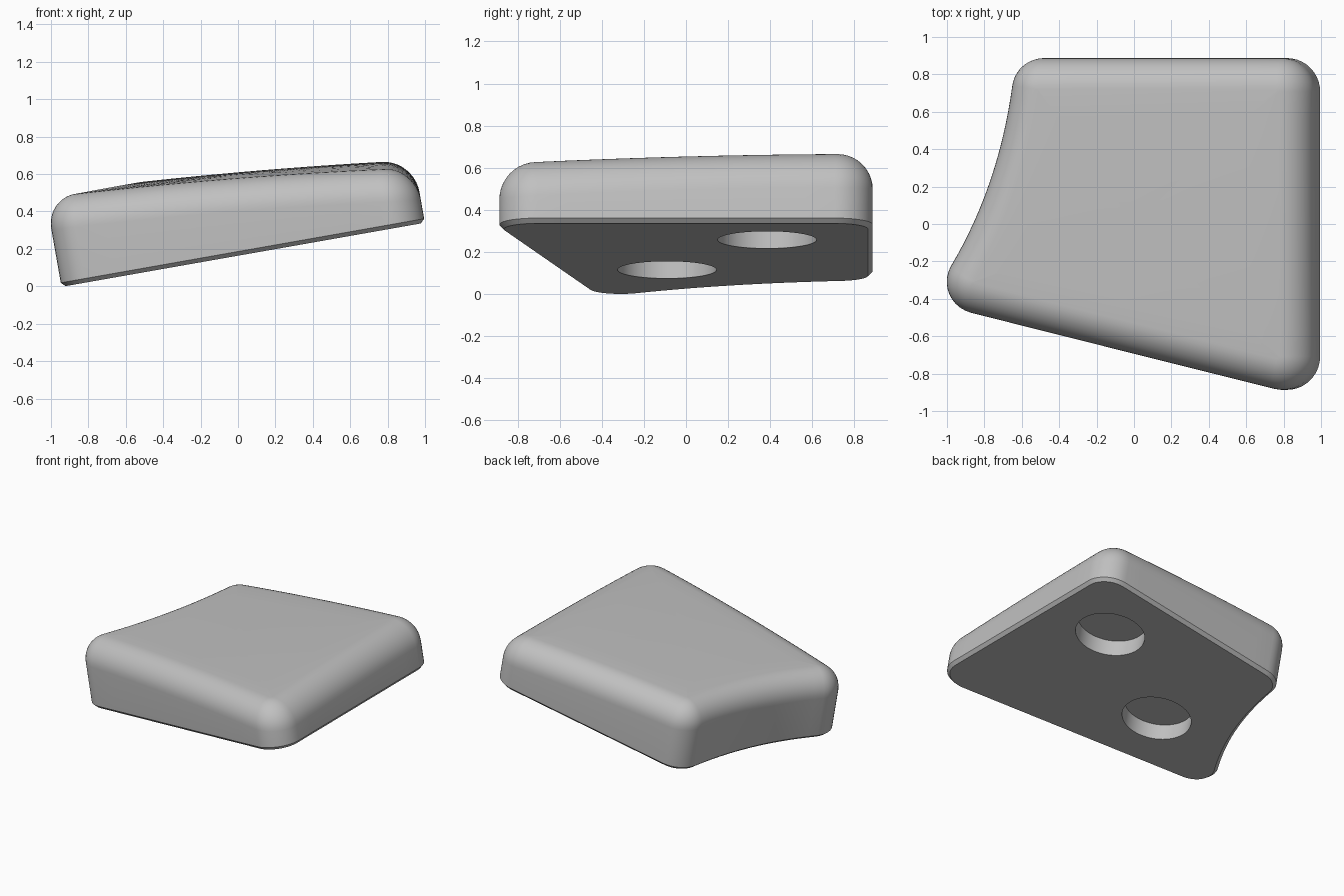
import bpy, bmesh
from math import radians, sin, cos, pi
from mathutils import Vector

if "Cube" in bpy.data.objects:
    bpy.data.objects.remove(bpy.data.objects["Cube"])

TILT = radians(10)
BASE = 0.161        # height of the underside before tilting
FILLET = 0.17       # rounding of the upper edge
CHAMFER = 0.022     # small bevel around the underside

grey = bpy.data.materials.new("plain_grey")
grey.use_nodes = True
colour = (0.53, 0.53, 0.53, 1)
grey.diffuse_color = colour
grey.node_tree.nodes["Principled BSDF"].inputs["Base Color"].default_value = colour


def top_height(p):
    """Gently domed, wedge-shaped upper surface."""
    return 0.597 - 0.082 * p.x - 0.021 * p.x ** 2 + 0.027 * p.y - 0.0145 * p.y ** 2


def arc(cx, cy, r, start, end, steps=10):
    """Corner arc as pairs of point and outward normal."""
    pairs = []
    for i in range(steps + 1):
        a = radians(start + (end - start) * i / steps)
        n = Vector((cos(a), sin(a)))
        pairs.append((Vector((cx, cy)) + n * r, n))
    return pairs


def straight(a, b, steps=10):
    """Points between two arcs, sharing their normal."""
    return [(a[0].lerp(b[0], i / steps), a[1]) for i in range(1, steps)]


def hollow(a, b, handle=0.35, steps=16):
    """Concave Bezier side that leaves and meets the arcs smoothly."""
    ta, tb = (Vector((-n.y, n.x)) for n in (a[1], b[1]))
    p0, p1, p2, p3 = a[0], a[0] + ta * handle, b[0] - tb * handle, b[0]
    pairs = []
    for i in range(1, steps):
        t = i / steps
        s = 1 - t
        p = p0 * s**3 + p1 * 3 * s * s * t + p2 * 3 * s * t * t + p3 * t**3
        d = (p1 - p0) * s * s + (p2 - p1) * 2 * s * t + (p3 - p2) * t * t
        pairs.append((p, Vector((d.y, -d.x)).normalized()))
    return pairs


# Plan outline, anticlockwise
front_right = arc(0.863, -0.707, 0.18, -103.9, 0)
back_right = arc(0.863, 0.707, 0.18, 0, 90)
back_left = arc(-0.405, 0.717, 0.17, 90, 172)
front_left = arc(-0.76, -0.31, 0.17, 149, 256.1)
outline = (front_right + straight(front_right[-1], back_right[0])
           + back_right + straight(back_right[-1], back_left[0])
           + back_left + hollow(back_left[-1], front_left[0])
           + front_left + straight(front_left[-1], front_right[0]))


def inset(d):
    return [p - n * d for p, n in outline]


# Pad body: stacked rings from the underside to the crown
bm = bmesh.new()
rings = []


def add_ring(points, height):
    rings.append([bm.verts.new((p.x, p.y, height(p))) for p in points])


add_ring(inset(CHAMFER), lambda p: BASE)
add_ring(inset(0), lambda p: BASE + CHAMFER)
STEPS = 10
for i in range(STEPS + 1):
    a = pi / 2 * i / STEPS
    drop = FILLET * (1 - sin(a))
    add_ring(inset(0.98 * FILLET * (1 - cos(a))), lambda p: top_height(p) - drop)
rim = inset(0.98 * FILLET)
centre = Vector((0.1, 0.0))
for k in (0.8, 0.6, 0.4, 0.2):
    add_ring([centre.lerp(p, k) for p in rim], top_height)

count = len(outline)
for low, high in zip(rings, rings[1:]):
    for i in range(count):
        j = (i + 1) % count
        bm.faces.new((low[i], low[j], high[j], high[i]))
bm.faces.new(list(reversed(rings[0])))
crown = bm.verts.new((centre.x, centre.y, top_height(centre)))
for i in range(count):
    bm.faces.new((rings[-1][i], rings[-1][(i + 1) % count], crown))
bmesh.ops.recalc_face_normals(bm, faces=bm.faces)

mesh = bpy.data.meshes.new("pad_body")
bm.to_mesh(mesh)
bm.free()
mesh.materials.append(grey)
pad = bpy.data.objects.new("pad_body", mesh)
bpy.context.collection.objects.link(pad)

# Two round blind sockets cut into the underside
for x, y in ((-0.25, -0.09), (0.57, 0.385)):
    bpy.ops.mesh.primitive_cylinder_add(vertices=64, radius=0.235, depth=0.24,
                                        location=(x, y, BASE))
    cutter = bpy.context.object
    cutter.name = "socket_cutter"
    cutter.hide_render = True
    cutter.data.materials.append(grey)
    cut = pad.modifiers.new("socket", 'BOOLEAN')
    cut.operation = 'DIFFERENCE'
    cut.solver = 'EXACT'
    cut.object = cutter
    bpy.ops.object.select_all(action='DESELECT')
    pad.select_set(True)
    bpy.context.view_layer.objects.active = pad
    bpy.ops.object.modifier_apply(modifier=cut.name)
    bpy.data.objects.remove(cutter)

# Smooth the rounded surfaces and tilt the pad
bpy.ops.object.shade_smooth_by_angle(angle=radians(30))
pad.rotation_euler.y = -TILT
